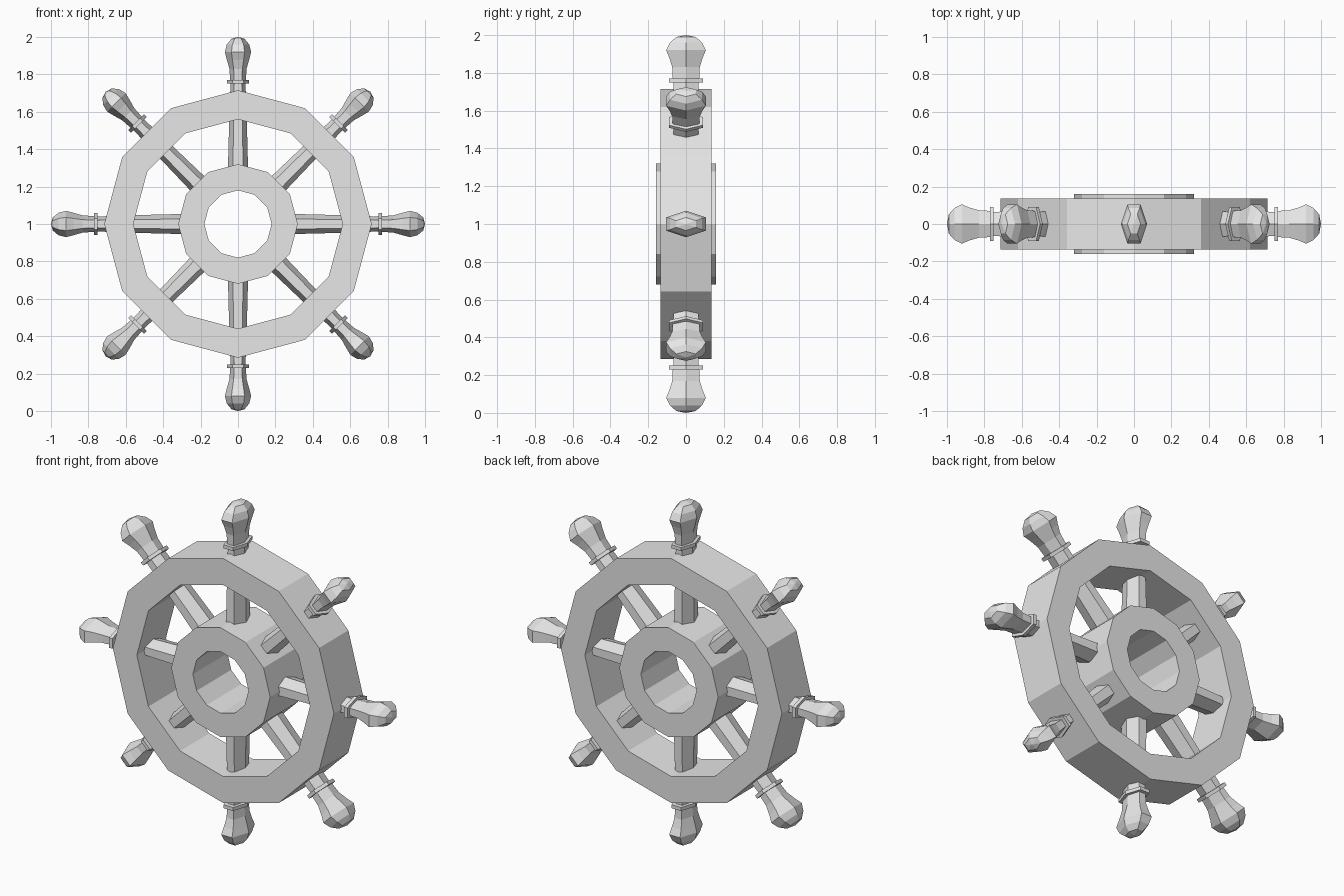
import bpy, bmesh, math
from mathutils import Matrix, Vector

cube = bpy.data.objects.get("Cube")
if cube:
    bpy.data.objects.remove(cube)

grey = bpy.data.materials.new("light grey")
grey.use_nodes = True
colour = (0.8, 0.8, 0.8, 1)
grey.diffuse_color = colour
grey.node_tree.nodes["Principled BSDF"].inputs["Base Color"].default_value = colour

CENTRE = Vector((0, 0, 1))


def finish(bm, name):
    bmesh.ops.recalc_face_normals(bm, faces=bm.faces)
    mesh = bpy.data.meshes.new(name)
    bm.to_mesh(mesh)
    bm.free()
    mesh.materials.append(grey)
    obj = bpy.data.objects.new(name, mesh)
    bpy.context.collection.objects.link(obj)
    obj.location = CENTRE
    return obj


def loft(bm, rings, closed_loop=False):
    """Join successive rings of vertices with quads."""
    pairs = list(zip(rings, rings[1:]))
    if closed_loop:
        pairs.append((rings[-1], rings[0]))
    for a, b in pairs:
        n = len(a)
        for i in range(n):
            j = (i + 1) % n
            bm.faces.new((a[i], a[j], b[j], b[i]))


def ring_band(name, outer, inner, half_depth, sides=12):
    """Flat-faced annulus around the y axis."""
    bm = bmesh.new()
    rings = []
    for r, y in ((outer, -half_depth), (outer, half_depth),
                 (inner, half_depth), (inner, -half_depth)):
        angles = [math.tau * i / sides for i in range(sides)]
        rings.append([bm.verts.new((r * math.sin(a), y, r * math.cos(a))) for a in angles])
    loft(bm, rings, closed_loop=True)
    return finish(bm, name)


def turned_spoke(name, profile, angle):
    """Six-sided turned bar; profile is (distance from centre, half width, half depth)."""
    bm = bmesh.new()
    rings = []
    for r, w, d in profile:
        section = [(w, 0), (w / 2, d), (-w / 2, d), (-w, 0), (-w / 2, -d), (w / 2, -d)]
        rings.append([bm.verts.new((x, y, r)) for x, y in section])
    loft(bm, rings)
    bm.faces.new(rings[0])
    tip = bm.verts.new((0, 0, 1))
    for i in range(6):
        bm.faces.new((rings[-1][i], rings[-1][(i + 1) % 6], tip))
    bm.transform(Matrix.Rotation(angle, 4, 'Y'))
    return finish(bm, name)


# Wheel rim and hub
ring_band("rim", 0.715, 0.56, 0.135)
ring_band("hub", 0.32, 0.18, 0.16)

# Spokes running through the rim to collared handles
spoke_profile = [
    (0.25, 0.055, 0.075), (0.56, 0.047, 0.068), (0.75, 0.04, 0.065),
    (0.75, 0.06, 0.09), (0.77, 0.06, 0.09),
    (0.77, 0.042, 0.07), (0.83, 0.046, 0.073), (0.88, 0.06, 0.088),
    (0.92, 0.07, 0.105), (0.96, 0.06, 0.085), (0.99, 0.035, 0.052),
]
for k in range(8):
    turned_spoke(f"spoke_{k + 1}", spoke_profile, k * math.tau / 8)
